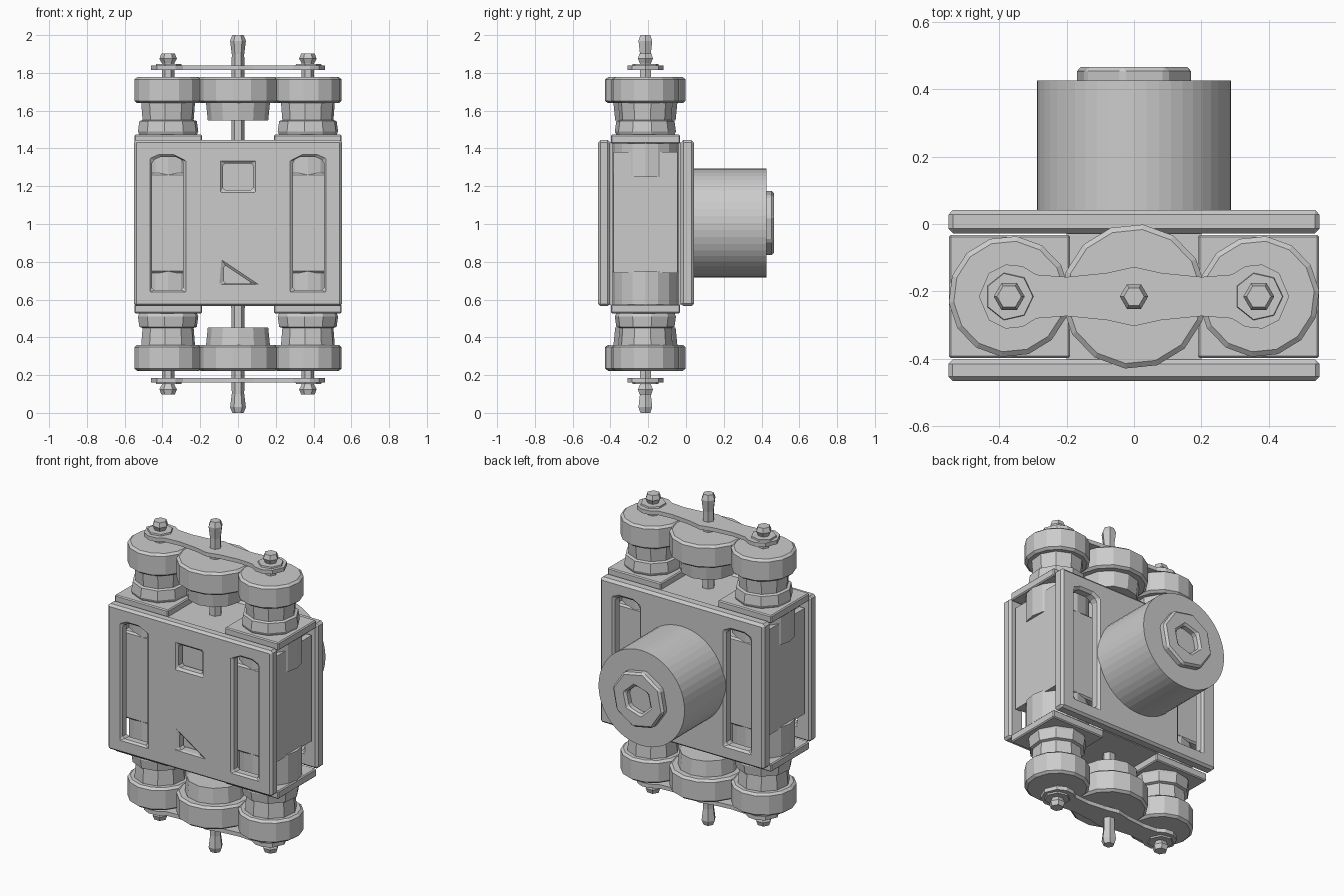
import bpy, bmesh, math
from mathutils import Matrix, Vector

if "Cube" in bpy.data.objects:
    bpy.data.objects.remove(bpy.data.objects["Cube"])

YC = -0.215    # depth of the shaft row
POST = 0.37    # x offset of the outer shafts


def make(name, bm, bevel=0.0):
    bmesh.ops.recalc_face_normals(bm, faces=bm.faces)
    me = bpy.data.meshes.new(name)
    bm.to_mesh(me)
    bm.free()
    ob = bpy.data.objects.new(name, me)
    bpy.context.collection.objects.link(ob)
    if bevel:
        m = ob.modifiers.new("bevel", "BEVEL")
        m.width, m.segments, m.limit_method = bevel, 1, "ANGLE"
    return ob


def prism(name, pts, depth, bevel=0.0):
    """Extrude a closed outline of 3D points along the vector depth."""
    bm = bmesh.new()
    f = bm.faces.new([bm.verts.new(p) for p in pts])
    r = bmesh.ops.extrude_face_region(bm, geom=[f])
    bmesh.ops.translate(bm, vec=Vector(depth),
                        verts=[v for v in r["geom"] if isinstance(v, bmesh.types.BMVert)])
    return make(name, bm, bevel)


def box(name, x0, x1, y0, y1, z0, z1, bevel=0.0):
    return prism(name, [(x0, y0, z0), (x1, y0, z0), (x1, y1, z0), (x0, y1, z0)],
                 (0, 0, z1 - z0), bevel)


def turned(name, x, profile, n, side, turn=0.0):
    """Lathe (radius, z) steps about a vertical axis; side -1 mirrors about z = 1."""
    bm = bmesh.new()
    rings = []
    for r, z in profile:
        zz = 1 + side * (z - 1)
        rings.append([bm.verts.new((x + r * math.cos(turn + math.tau * i / n),
                                    YC + r * math.sin(turn + math.tau * i / n), zz))
                      for i in range(n)])
    for a, b in zip(rings, rings[1:]):
        for i in range(n):
            j = (i + 1) % n
            bm.faces.new((a[i], a[j], b[j], b[i]))
    bm.faces.new(rings[0])
    bm.faces.new(rings[-1])
    return make(name, bm)


def circle(r, n, y, z=1.005, turn=0.0):
    return [(r * math.cos(turn + math.tau * i / n), y, z + r * math.sin(turn + math.tau * i / n))
            for i in range(n)]


def cut(ob, cutters):
    bpy.context.view_layer.objects.active = ob
    for c in cutters:
        m = ob.modifiers.new("cut", "BOOLEAN")
        m.operation, m.solver, m.object = "DIFFERENCE", "EXACT", c
        bpy.ops.object.modifier_apply(modifier=m.name)
    for c in cutters:
        bpy.data.objects.remove(c)


def slots(y):
    """Tall slot cutters with a slightly arched top."""
    out = []
    for s in (-1, 1):
        out.append(prism("slot_cutter", [(s * x, y - 0.1, z) for x, z in (
            (0.29, 0.65), (0.455, 0.65), (0.455, 1.335), (0.41, 1.355), (0.33, 1.355),
            (0.29, 1.335))], (0, 0.2, 0)))
    return out


def add_bevel(ob, w):
    m = ob.modifiers.new("bevel", "BEVEL")
    m.width, m.segments, m.limit_method = w, 1, "ANGLE"


# Front and back plates with slots, the front one with two small windows
front = box("front_plate", -0.55, 0.55, -0.465, -0.402, 0.565, 1.445)
window = box("window_cutter", -0.08, 0.08, -0.6, -0.3, 1.18, 1.32)
wedge = prism("wedge_cutter", [(-0.075, -0.6, 0.685), (0.075, -0.6, 0.685), (-0.075, -0.6, 0.785)],
              (0, 0.3, 0))
cut(front, slots(-0.43) + [window, wedge])
add_bevel(front, 0.014)
back = box("back_plate", -0.55, 0.55, -0.028, 0.042, 0.565, 1.445)
cut(back, slots(0.0))
add_bevel(back, 0.014)

# Core between the plates
box("core_block", -0.2, 0.2, -0.402, -0.028, 0.57, 1.435)

for s in (-1, 1):
    tag = "left" if s < 0 else "right"
    x0, x1 = sorted((s * 0.2, s * 0.515))
    box(tag + "_side_block", x0, x1, -0.39, -0.04, 0.74, 1.27, 0.01)
    p0, p1 = sorted((s * 0.49, s * 0.525))
    box(tag + "_side_panel", p0, p1, -0.385, -0.045, 0.74, 1.38)

for side, end in ((1, "top"), (-1, "bottom")):
    for s in (-1, 1):
        tag = f"{end}_{'left' if s < 0 else 'right'}_"
        x = s * POST
        # Housing end cap and the cylinder end behind it
        x0, x1 = sorted((s * 0.19, s * 0.548))
        z0, z1 = sorted((1 + side * 0.425, 1 + side * 0.473))
        box(tag + "end_cap", x0, x1, -0.398, -0.032, z0, z1, 0.006)
        turned(tag + "cylinder_end", x, [(0.175, 1.25), (0.175, 1.44)], 16, side)
        # Stepped collar and outer wheel
        turned(tag + "collar", x, [(0.15, 1.46), (0.163, 1.49), (0.155, 1.545), (0.138, 1.55),
                                   (0.145, 1.64), (0.135, 1.65)], 10, side, 0.2)
        turned(tag + "wheel", x, [(0.165, 1.64), (0.18, 1.652), (0.18, 1.765), (0.165, 1.777)],
               14, side, 0.1)
        # Shaft stub with its nut
        turned(tag + "shaft", x, [(0.033, 1.75), (0.033, 1.85), (0.046, 1.875), (0.036, 1.902)],
               6, side)
        turned(tag + "washer", x, [(0.075, 1.825), (0.07, 1.848)], 7, side)
    # Middle wheel, hub and shaft
    turned(end + "_middle_wheel", 0, [(0.2, 1.64), (0.215, 1.652), (0.215, 1.765), (0.2, 1.777)],
           14, side, 0.1)
    turned(end + "_middle_hub", 0, [(0.16, 1.548), (0.17, 1.65)], 12, side)
    turned(end + "_middle_shaft", 0, [(0.036, 1.40), (0.033, 1.9), (0.042, 1.97), (0.03, 2.0)],
           6, side)
    # Link bar joining the three shafts
    right = [(0.08, 0.07), (0.2, 0.058), (0.29, 0.065), (0.33, 0.09), (0.38, 0.095),
             (0.43, 0.07), (0.46, 0.0)]
    upper = [(-x, y) for x, y in reversed(right)] + [(0, 0.088)] + right
    outline = upper + [(x, -y) for x, y in reversed(upper[1:-1])]
    z = 1 + side * 0.815
    prism(end + "_link_bar", [(x, YC + y, z) for x, y in outline], (0, 0, side * 0.024))

# Rear motor drum, hexagonal boss with a hexagonal socket
drum = prism("motor_drum", circle(0.288, 48, 0.03), (0, 0.395, 0))
bpy.ops.object.select_all(action="DESELECT")
boss = prism("hex_boss", circle(0.175, 8, 0.41, turn=0.2), (0, 0.055, 0))
cut(boss, [prism("socket_cutter", circle(0.085, 6, 0.3, turn=0.3), (0, 0.3, 0))])
add_bevel(boss, 0.012)
